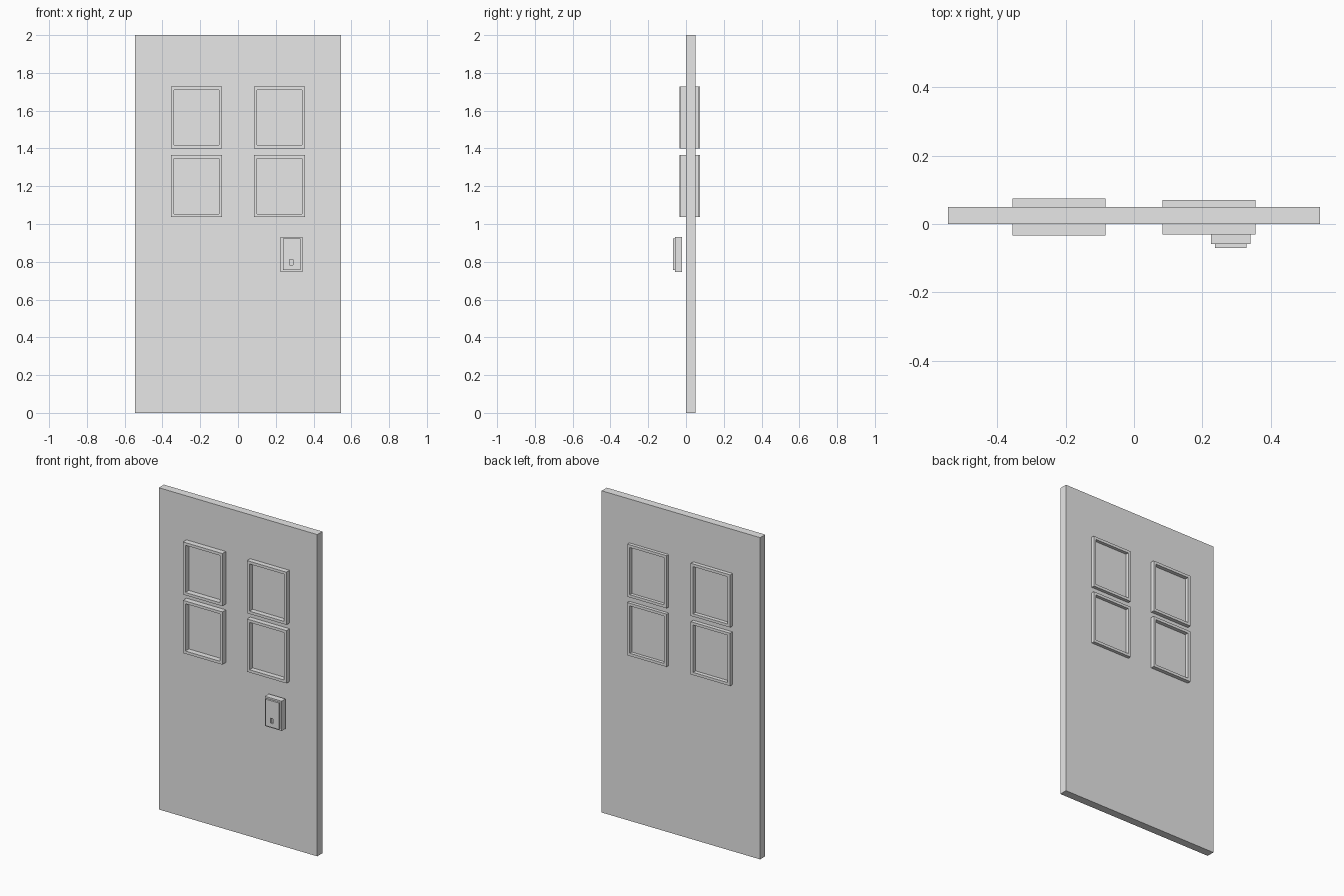
import bpy
import bmesh

cube = bpy.data.objects.get("Cube")
if cube:
    bpy.data.objects.remove(cube)

grey = bpy.data.materials.new("light grey")
grey.use_nodes = True
colour = (0.8, 0.8, 0.8, 1)
grey.diffuse_color = colour
grey.node_tree.nodes["Principled BSDF"].inputs["Base Color"].default_value = colour


def finish(name, bm):
    bmesh.ops.recalc_face_normals(bm, faces=bm.faces)
    mesh = bpy.data.meshes.new(name)
    bm.to_mesh(mesh)
    bm.free()
    mesh.materials.append(grey)
    obj = bpy.data.objects.new(name, mesh)
    bpy.context.collection.objects.link(obj)


def box(name, x, y, z):
    """Box from (min, max) ranges."""
    bm = bmesh.new()
    bmesh.ops.create_cube(bm, size=1)
    for v in bm.verts:
        v.co = [(a + b) / 2 + c * (b - a) for (a, b), c in zip((x, y, z), v.co)]
    finish(name, bm)


def ring(name, x, y, z, hole_x, hole_z):
    """Rectangular plate with a rectangular hole through it along y."""
    bm = bmesh.new()

    def loop(xs, zs, depth):
        corners = ((0, 0), (1, 0), (1, 1), (0, 1))
        return [bm.verts.new((xs[i], depth, zs[j])) for i, j in corners]

    loops = [loop(x, z, y[0]), loop(hole_x, hole_z, y[0]),
             loop(hole_x, hole_z, y[1]), loop(x, z, y[1])]
    for k in range(4):
        a, b = loops[k], loops[(k + 1) % 4]
        for i in range(4):
            j = (i + 1) % 4
            bm.faces.new((a[i], a[j], b[j], b[i]))
    finish(name, bm)


# Door slab
box("door_slab", (-0.545, 0.545), (0, 0.05), (0, 2))

# Four raised panel frames showing on both faces of the slab
border = 0.017
columns = {"right": ((-0.355, -0.084), (-0.034, 0.074)),
           "left": ((0.084, 0.355), (-0.031, 0.07))}
rows = {"upper": (1.40, 1.727), "lower": (1.036, 1.364)}
for side, (x, y) in columns.items():
    for level, z in rows.items():
        ring(f"{level}_{side}_panel_frame", x, y, z,
             (x[0] + border, x[1] - border), (z[0] + border, z[1] - border))

# Lock: base plate and raised face plate with a keyhole
box("lock_base", (0.226, 0.341), (-0.058, -0.02), (0.747, 0.932))
ring("lock_face_plate", (0.237, 0.33), (-0.07, -0.058), (0.757, 0.922),
     (0.273, 0.29), (0.782, 0.813))
